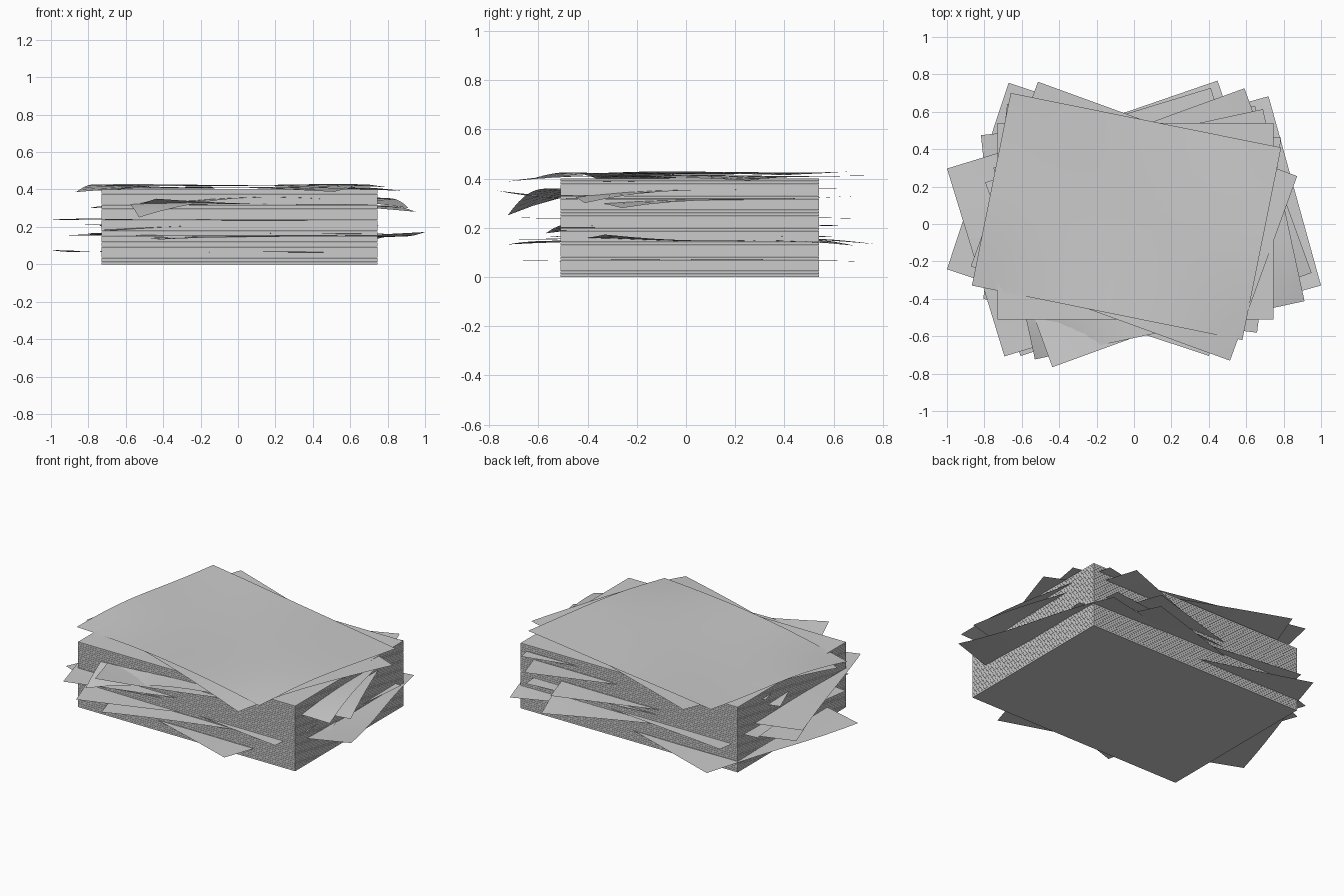
import bpy, bmesh, math

cube = bpy.data.objects.get("Cube")
if cube:
    bpy.data.objects.remove(cube, do_unlink=True)

WIDTH, DEPTH = 1.475, 1.05
PITCH, LAYERS = 0.0118, 34

paper = bpy.data.materials.new("paper_grey")
paper.use_nodes = True
paper.diffuse_color = (0.6, 0.6, 0.6, 1)
paper.node_tree.nodes["Principled BSDF"].inputs["Base Color"].default_value = (0.6, 0.6, 0.6, 1)


def add_object(name, bm):
    mesh = bpy.data.meshes.new(name)
    bm.to_mesh(mesh)
    bm.free()
    mesh.materials.append(paper)
    obj = bpy.data.objects.new(name, mesh)
    bpy.context.collection.objects.link(obj)
    return obj


# Neat stack: one thin slab repeated upwards
bm = bmesh.new()
bmesh.ops.create_cube(bm, size=1)
for v in bm.verts:
    v.co.x *= WIDTH
    v.co.y *= DEPTH
    v.co.z = (v.co.z + 0.5) * PITCH * 0.93
stack = add_object("neat_stack", bm)
stack.location = (0.008, 0.015, 0)
array = stack.modifiers.new("layers", "ARRAY")
array.count = LAYERS
array.use_relative_offset = False
array.use_constant_offset = True
array.constant_offset_displace = (0, 0, PITCH)


# Loose sheet: a gently wavy grid whose corners curl by the given lifts
def loose_sheet(name, x, y, z, angle, corners, wave=0.006):
    bm = bmesh.new()
    bmesh.ops.create_grid(bm, x_segments=14, y_segments=10, size=1)
    for v in bm.verts:
        u, w = v.co.x, v.co.y
        lift = corners[(u > 0) + 2 * (w > 0)]
        ripple = wave * math.sin(3.1 * u + 1.3 * w + x * 20) * math.cos(2 * w)
        v.co = (u * WIDTH / 2, w * DEPTH / 2, ripple + lift * (u * w) ** 2)
    for f in bm.faces:
        f.smooth = True
    obj = add_object(name, bm)
    obj.location = (x, y, z)
    obj.rotation_euler.z = math.radians(angle)


# Corner lifts: front right-hand, front left-hand, back right-hand, back left-hand
SHEETS = [
    ("lowest_sheet", -0.135, 0.025, 0.065, -18.3, (0.01, 0, 0, 0)),
    ("low_sheet", 0.149, -0.02, 0.15, 15.5, (-0.02, 0.02, 0, -0.02)),
    ("low_curled_sheet", -0.08, 0.03, 0.155, 19, (0, 0, 0, -0.02)),
    ("low_straight_sheet", -0.01, 0.03, 0.165, -7, (0, 0, 0, 0)),
    ("middle_straight_sheet", -0.03, 0.03, 0.21, 6, (-0.03, 0, 0, 0)),
    ("middle_sheet", -0.141, 0.01, 0.24, 17, (0, 0, 0, 0)),
    ("upper_sheet", 0.077, -0.02, 0.32, 20, (0.03, -0.04, -0.02, 0.01)),
    ("upper_curled_sheet", 0.08, -0.055, 0.36, 12.2, (-0.11, -0.06, 0, 0)),
    ("second_sheet", 0.0, 0.015, 0.41, -20, (-0.02, -0.02, 0, -0.02)),
    ("top_sheet", -0.04, 0.04, 0.423, -11.4, (-0.035, -0.02, 0.005, -0.01)),
]
for sheet in SHEETS:
    loose_sheet(*sheet)
